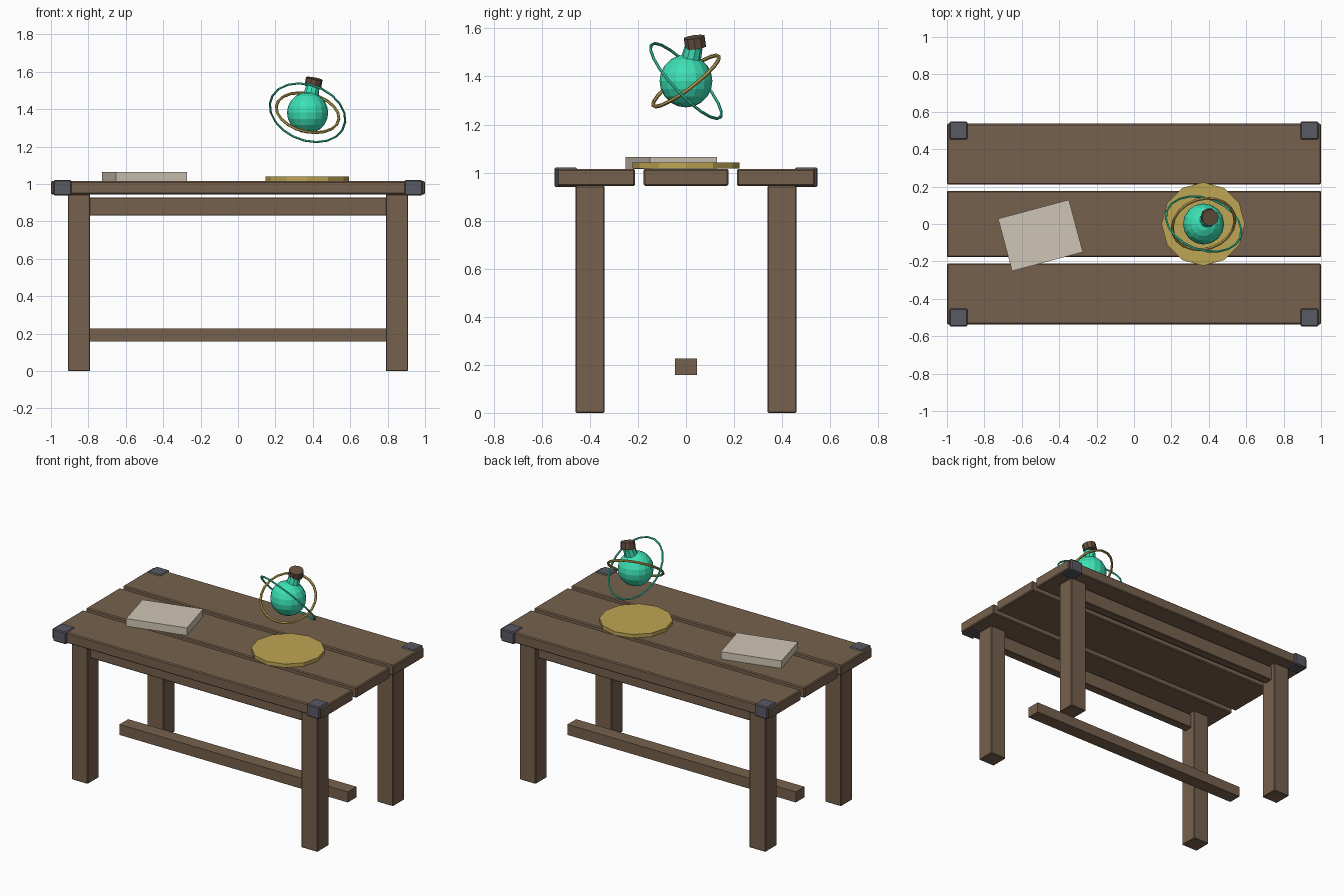
import bpy, math
from mathutils import Vector

if "Cube" in bpy.data.objects:
    bpy.data.objects.remove(bpy.data.objects["Cube"])


def material(name, rgb):
    m = bpy.data.materials.new(name)
    m.diffuse_color = (*rgb, 1)
    m.use_nodes = True
    m.node_tree.nodes["Principled BSDF"].inputs["Base Color"].default_value = m.diffuse_color
    return m


WOOD = material("wood", (0.18, 0.12, 0.075))
IRON = material("iron", (0.10, 0.10, 0.125))
GOLD = material("gold", (0.52, 0.38, 0.09))
PAPER = material("paper", (0.62, 0.56, 0.46))
GLASS = material("glass", (0.045, 0.75, 0.46))
CORK = material("cork", (0.13, 0.08, 0.05))


def finish(name, mat):
    o = bpy.context.object
    o.name = name
    o.data.materials.append(mat)
    return o


def box(name, mat, centre, size, bevel=0.0, rot=0.0):
    bpy.ops.mesh.primitive_cube_add(size=1, location=centre, rotation=(0, 0, rot))
    o = finish(name, mat)
    o.scale = size
    bpy.ops.object.transform_apply(location=False, rotation=False, scale=True)
    if bevel:
        b = o.modifiers.new("bevel", 'BEVEL')
        b.width, b.segments = bevel, 1
    return o


def aim(direction):
    return Vector(direction).to_track_quat('Z', 'Y').to_euler()


def ring(name, mat, normal, major, minor):
    bpy.ops.mesh.primitive_torus_add(location=FLASK, rotation=aim(normal), major_radius=major,
                                     minor_radius=minor, major_segments=20, minor_segments=6)
    return finish(name, mat)


# table top planks
for name, y, w in (("front_plank", -0.374, 0.325), ("middle_plank", 0, 0.354), ("back_plank", 0.374, 0.325)):
    box(name, WOOD, (0, y, 0.98), (2.0, w, 0.07), 0.006)

# legs, iron corners and long aprons
for sy, depth in ((-1, "front"), (1, "back")):
    for sx, side in ((-1, "left"), (1, "right")):
        box(f"{depth}_{side}_leg", WOOD, (sx * 0.85, sy * 0.4, 0.4725), (0.12, 0.12, 0.945), 0.004)
        box(f"{depth}_{side}_corner_iron", IRON, (sx * 0.938, sy * 0.5, 0.98), (0.096, 0.096, 0.082), 0.006)
    box(f"{depth}_apron", WOOD, (0, sy * 0.4, 0.88), (1.6, 0.06, 0.098), 0.004)

# low stretcher
box("stretcher", WOOD, (0, 0, 0.192), (1.69, 0.092, 0.07))

# book on the left
box("book", PAPER, (-0.5, -0.061, 1.04), (0.392, 0.29, 0.05), 0, math.radians(15))

# golden plate
bpy.ops.mesh.primitive_cylinder_add(vertices=12, radius=0.223, depth=0.024, location=(0.37, 0, 1.029))
finish("plate", GOLD)

# floating flask: body, neck and stopper
FLASK = Vector((0.372, 0, 1.381))
lean = Vector((0.032, 0.037, 0.161))
bpy.ops.mesh.primitive_uv_sphere_add(segments=16, ring_count=10, radius=0.11, location=FLASK)
finish("flask_body", GLASS)
bpy.ops.mesh.primitive_cone_add(vertices=10, radius1=0.044, radius2=0.037, depth=0.075,
                                location=FLASK + lean * 0.66, rotation=aim(lean))
finish("flask_neck", GLASS)
bpy.ops.mesh.primitive_cylinder_add(vertices=10, radius=0.045, depth=0.045, location=FLASK + lean,
                                    rotation=aim((0.18, -0.14, 1)))
finish("stopper", CORK)

# orbiting rings
ring("gold_ring", GOLD, (0.198, -0.59, 0.78), 0.171, 0.008)
ring("glass_ring", GLASS, (0.257, 0.706, 0.66), 0.209, 0.006)
